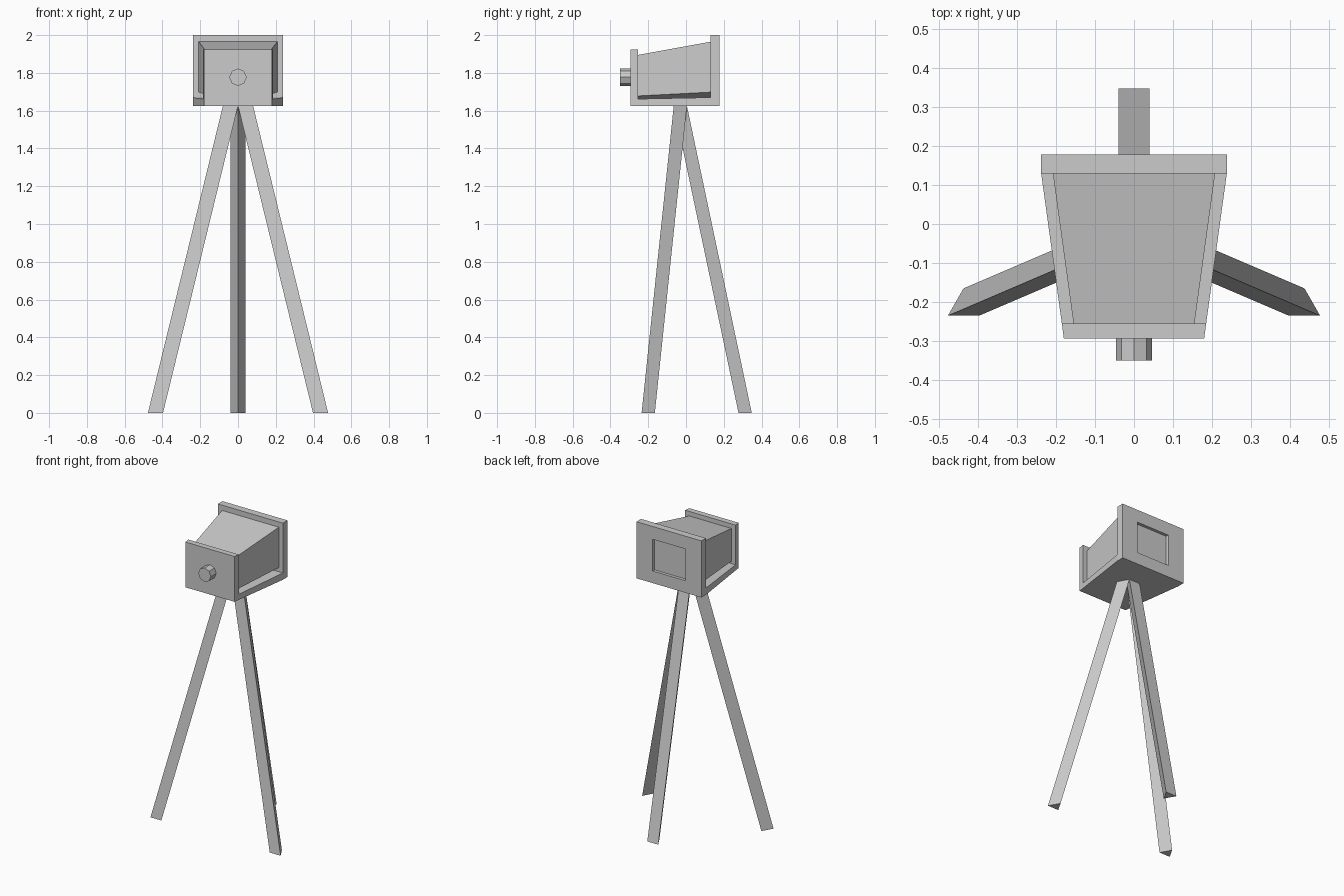
import bpy
import bmesh
from math import cos, sin, pi
from mathutils import Vector

cube = bpy.data.objects.get("Cube")
if cube:
    bpy.data.objects.remove(cube, do_unlink=True)

grey = bpy.data.materials.new("light_grey")
grey.use_nodes = True
colour = (0.6, 0.6, 0.6, 1)
grey.diffuse_color = colour
grey.node_tree.nodes["Principled BSDF"].inputs["Base Color"].default_value = colour


def finish(name, bm):
    """Turn a bmesh into a flat shaded object."""
    bmesh.ops.recalc_face_normals(bm, faces=bm.faces)
    mesh = bpy.data.meshes.new(name)
    bm.to_mesh(mesh)
    bm.free()
    mesh.materials.append(grey)
    obj = bpy.data.objects.new(name, mesh)
    bpy.context.collection.objects.link(obj)
    return obj


def loft(start, end):
    """Closed solid between two matching outlines."""
    bm = bmesh.new()
    a = [bm.verts.new(p) for p in start]
    b = [bm.verts.new(p) for p in end]
    n = len(a)
    for i in range(n):
        j = (i + 1) % n
        bm.faces.new((a[i], a[j], b[j], b[i]))
    bm.faces.new(a[::-1])
    bm.faces.new(b)
    bmesh.ops.recalc_face_normals(bm, faces=bm.faces)
    return bm


def rect(half, y, low, high):
    return [(-half, y, low), (half, y, low), (half, y, high), (-half, y, high)]


def section(half, y, keel, low, high):
    """Bellows outline with an undercut bottom."""
    k = half * 0.6
    return [(-k, y, keel), (k, y, keel), (half, y, low),
            (half, y, high), (-half, y, high), (-half, y, low)]


FLOOR = 1.625
BASE_TOP = 1.662

# Camera body
finish("front_board", loft(rect(0.18, -0.293, FLOOR, 1.925),
                           rect(0.185, -0.255, FLOOR, 1.925)))
finish("base_board", loft(rect(0.185, -0.255, FLOOR, BASE_TOP),
                          rect(0.238, 0.13, FLOOR, BASE_TOP + 0.008)))
finish("bellows", loft(section(0.155, -0.255, BASE_TOP - 0.002, 1.678, 1.895),
                       section(0.208, 0.13, BASE_TOP + 0.006, 1.698, 1.965)))

# Back board with a recessed viewing screen
bm = loft(rect(0.238, 0.13, FLOOR, 2.0), rect(0.238, 0.178, FLOOR, 2.0))
back = max(bm.faces, key=lambda f: f.calc_center_median().y)
bmesh.ops.inset_region(bm, faces=[back], thickness=0.05)
for v, corner in zip(back.verts, [v.co.copy() for v in back.verts]):
    v.co.x = 0.12 if corner.x > 0 else -0.12
    v.co.z = 1.915 if corner.z > 1.8 else 1.705
screen = bmesh.ops.extrude_discrete_faces(bm, faces=[back])["faces"]
bmesh.ops.translate(bm, verts=screen[0].verts, vec=Vector((0, -0.02, 0)))
finish("back_board", bm)


# Lens
def ring(y):
    return [(0.046 * cos(i * pi / 4), y, 1.777 + 0.046 * sin(i * pi / 4))
            for i in range(8)]


finish("lens", loft(ring(-0.35), ring(-0.29)))


# Tripod of triangular legs
def leg(name, foot, top, flat, apex):
    def outline(centre, z):
        x, y = centre
        return [(x - 0.04, y + flat, z), (x + 0.04, y + flat, z), (x, y + apex, z)]
    finish(name, loft(outline(foot, 0), outline(top, FLOOR)))


for side, s in (("left", 1), ("right", -1)):
    leg("front_leg_" + side, (s * 0.437, -0.2), (s * 0.04, -0.03), -0.035, 0.035)
leg("back_leg", (0, 0.313), (0, -0.03), 0.035, -0.035)
